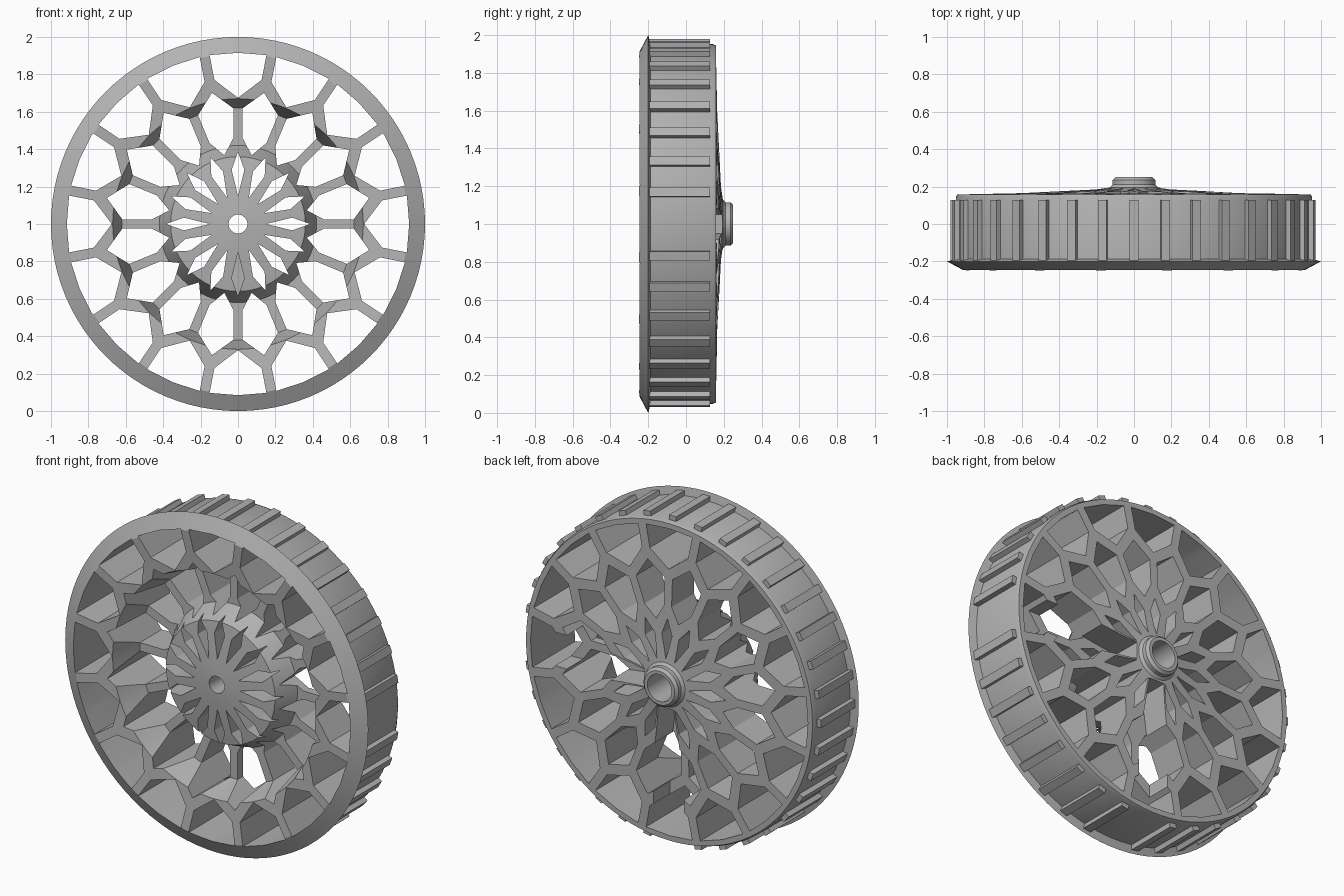
import bpy, bmesh, math
from mathutils import Vector

cube = bpy.data.objects.get("Cube")
if cube:
    bpy.data.objects.remove(cube, do_unlink=True)

grey = bpy.data.materials.new("plain grey")
grey.use_nodes = True
colour = (0.45, 0.45, 0.45, 1)
grey.diffuse_color = colour
grey.node_tree.nodes["Principled BSDF"].inputs["Base Color"].default_value = colour


def place(u, v, y, angle):
    """Point at radial distance u and sideways offset v, turned about the axle."""
    s, c = math.sin(angle), math.cos(angle)
    return Vector((u * s + v * c, y, 1 + u * c - v * s))


def make_object(name, bm):
    bmesh.ops.recalc_face_normals(bm, faces=bm.faces[:])
    mesh = bpy.data.meshes.new(name)
    bm.to_mesh(mesh)
    bm.free()
    mesh.materials.append(grey)
    obj = bpy.data.objects.new(name, mesh)
    bpy.context.collection.objects.link(obj)
    return obj


def add_prism(bm, outline, angle, y0, y1):
    front = [bm.verts.new(place(u, v, y0, angle)) for u, v in outline]
    back = [bm.verts.new(place(u, v, y1, angle)) for u, v in outline]
    bm.faces.new(front)
    bm.faces.new(back[::-1])
    n = len(outline)
    for i in range(n):
        j = (i + 1) % n
        bm.faces.new((front[i], back[i], back[j], front[j]))


def mirrored(half):
    """Complete an outline symmetric about its radial line."""
    return half + [(u, -v) for u, v in reversed(half) if v]


def revolve(name, profile, steps):
    bm = bmesh.new()
    rings = [[bm.verts.new(place(r, 0, y, math.tau * k / steps)) for r, y in profile]
             for k in range(steps)]
    n = len(profile)
    for k, ring in enumerate(rings):
        following = rings[(k + 1) % steps]
        for i in range(n):
            j = (i + 1) % n
            bm.faces.new((ring[i], ring[j], following[j], following[i]))
    return make_object(name, bm)


def cut(target, cutter):
    mod = target.modifiers.new("cut", 'BOOLEAN')
    mod.operation = 'DIFFERENCE'
    mod.solver = 'EXACT'
    mod.object = cutter
    bpy.context.view_layer.objects.active = target
    bpy.ops.object.modifier_apply(modifier=mod.name)
    bpy.data.objects.remove(cutter, do_unlink=True)


# Wheel body: domed hub, recessed channel, flared rim, drum, back face, axle socket
wheel = revolve("wheel_body", [
    (.05, -.2), (.15, -.195), (.36, -.165), (.42, -.04), (.62, -.04),
    (.67, -.225), (.91, -.248), (1, -.2), (.953, -.188), (.953, .14),
    (.945, .158), (.6, .165), (.2, .185), (.13, .195), (.115, .21),
    (.115, .235), (.1, .25), (.08, .25), (.08, 0), (.05, 0)], 96)

# Three rings of lattice windows
STEP = math.tau / 16
windows = [
    (0, mirrored([(.915, 0), (.903, .152), (.77, .126), (.675, 0)])),
    (STEP / 2, mirrored([(.715, 0), (.612, .096), (.455, .065), (.375, 0)])),
    (0, mirrored([(.385, 0), (.29, .034), (.15, 0)])),
]
bm = bmesh.new()
for offset, outline in windows:
    for k in range(16):
        add_prism(bm, outline, offset + k * STEP, -.5, .5)
cut(wheel, make_object("window_cutter", bm))

# Two pockets sunk into the back, one sideways and one downward
bm = bmesh.new()
pocket = mirrored([(.14, .05), (.3, .07), (.5, .1), (.86, .1), (.91, .06)])
for turn in (math.pi / 2, math.pi):
    add_prism(bm, pocket, turn, .01, .4)
cut(wheel, make_object("pocket_cutter", bm))

# Tread cleats, left out beside the pockets
bm = bmesh.new()
cleat = mirrored([(.94, .024), (.98, .024)])
for k in range(36):
    if k not in (9, 18):
        add_prism(bm, cleat, math.tau * k / 36, -.194, .127)
make_object("tread_cleats", bm)

# Smooth shading with crisp edges on the wheel
bpy.ops.object.select_all(action='DESELECT')
wheel.select_set(True)
bpy.context.view_layer.objects.active = wheel
bpy.ops.object.shade_smooth_by_angle(angle=math.radians(25))
